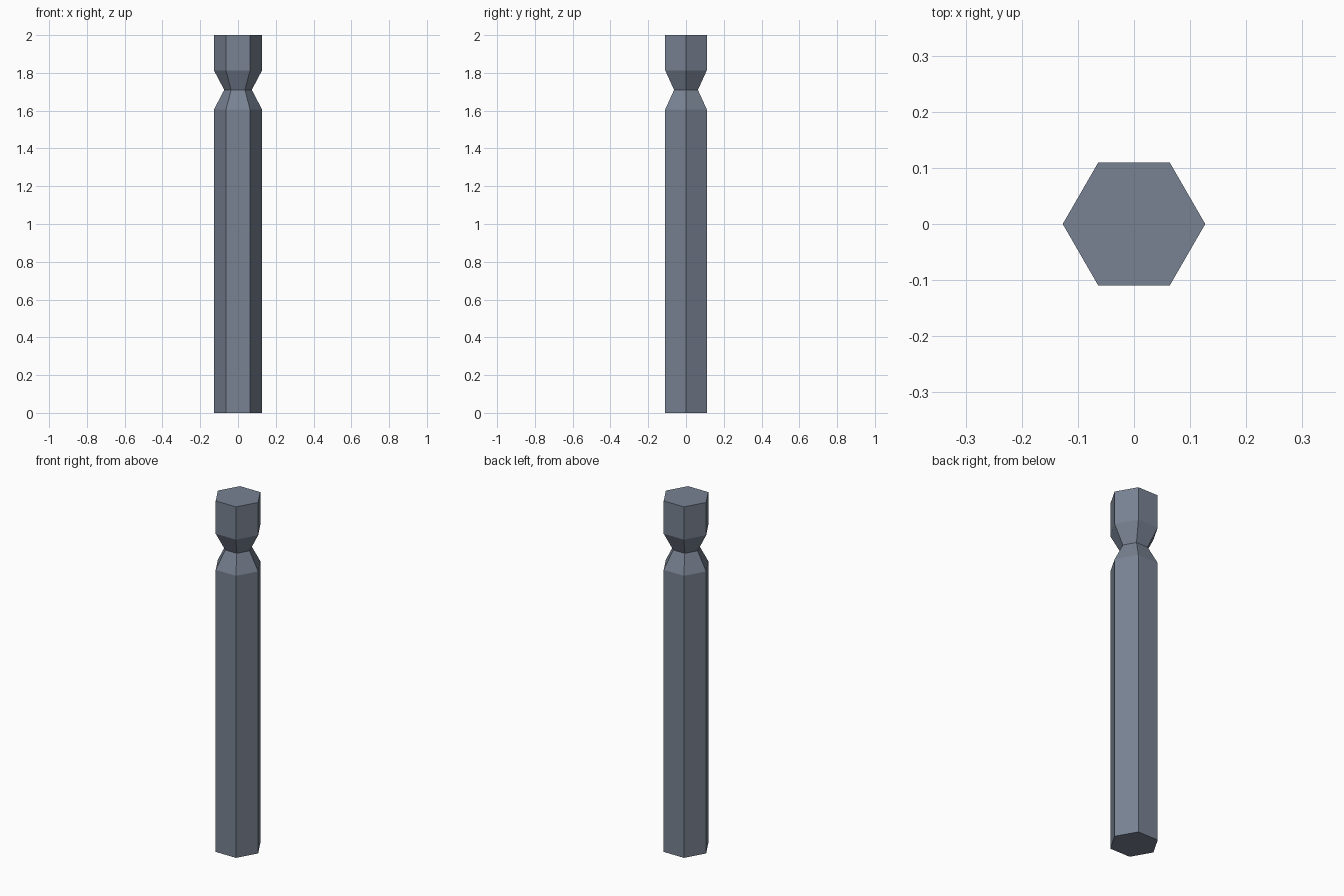
import bpy, bmesh, math

if "Cube" in bpy.data.objects:
    bpy.data.objects.remove(bpy.data.objects["Cube"])

SIDES = 6
# (radius, height) from base to tip, with the ball-detent groove near the top
PROFILE = [(0.127, 0.0), (0.127, 1.607), (0.073, 1.71), (0.127, 1.813), (0.127, 2.0)]

# Single steel colour
steel = bpy.data.materials.new("blue grey steel")
steel.diffuse_color = (0.19, 0.225, 0.29, 1.0)
steel.use_nodes = True
steel.node_tree.nodes["Principled BSDF"].inputs["Base Color"].default_value = steel.diffuse_color

# Hexagonal shank: stacked rings with corners on the x axis
bm = bmesh.new()
rings = []
for r, z in PROFILE:
    angles = [math.tau * i / SIDES for i in range(SIDES)]
    rings.append([bm.verts.new((r * math.cos(a), r * math.sin(a), z)) for a in angles])

# Flat sides between neighbouring rings
for low, high in zip(rings, rings[1:]):
    for i in range(SIDES):
        j = (i + 1) % SIDES
        bm.faces.new((low[i], low[j], high[j], high[i]))

# End caps
bm.faces.new(rings[0][::-1])
bm.faces.new(rings[-1])

mesh = bpy.data.meshes.new("hex_shank")
bm.to_mesh(mesh)
bm.free()
mesh.materials.append(steel)
shank = bpy.data.objects.new("hex_shank", mesh)
bpy.context.collection.objects.link(shank)
